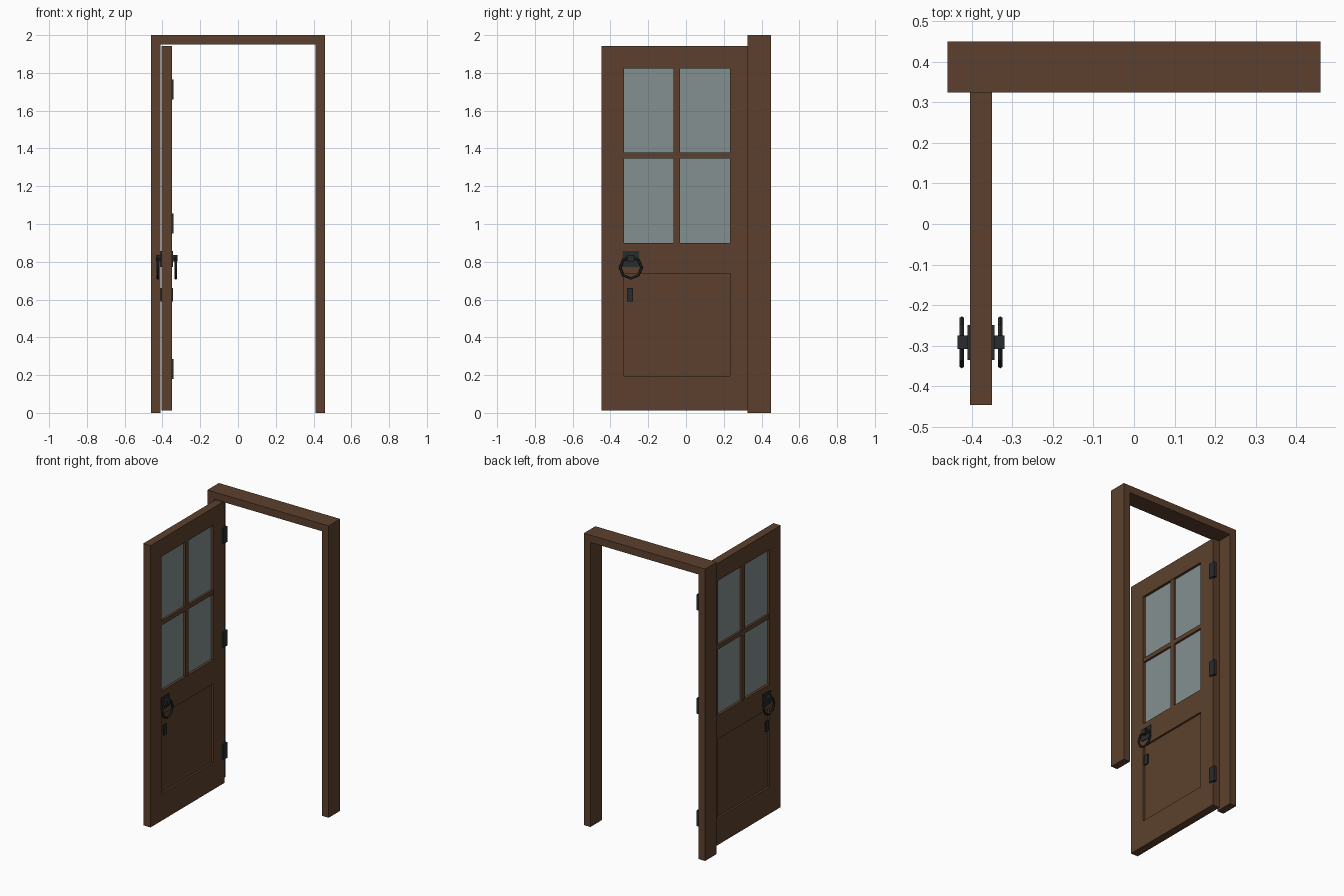
import bpy, bmesh, math
from mathutils import Vector

cube = bpy.data.objects.get("Cube")
if cube:
    bpy.data.objects.remove(cube, do_unlink=True)


def material(name, r, g, b):
    m = bpy.data.materials.new(name)
    m.use_nodes = True
    m.diffuse_color = (r, g, b, 1)
    m.node_tree.nodes["Principled BSDF"].inputs["Base Color"].default_value = (r, g, b, 1)
    return m


wood = material("brown_wood", 0.107, 0.051, 0.026)
glass = material("grey_glass", 0.23, 0.28, 0.28)
iron = material("black_iron", 0.023, 0.024, 0.025)


def add_object(name, bm, mat):
    bmesh.ops.recalc_face_normals(bm, faces=bm.faces)
    mesh = bpy.data.meshes.new(name)
    bm.to_mesh(mesh)
    bm.free()
    mesh.materials.append(mat)
    ob = bpy.data.objects.new(name, mesh)
    bpy.context.collection.objects.link(ob)
    return ob


def box(name, xs, ys, zs, mat):
    """Box from its (low, high) extents on each axis."""
    bm = bmesh.new()
    bmesh.ops.create_cube(bm, size=1)
    for v in bm.verts:
        v.co = Vector([(lo + hi) / 2 + c * (hi - lo)
                       for c, (lo, hi) in zip(v.co, (xs, ys, zs))])
    return add_object(name, bm, mat)


# Door frame: one U-shaped outline extruded through the wall depth
W, IN, TOP, HEAD = 0.46, 0.41, 2.0, 1.95
outline = [(-W, 0), (-W, TOP), (W, TOP), (W, 0), (IN, 0), (IN, HEAD), (-IN, HEAD), (-IN, 0)]
bm = bmesh.new()
face = bm.faces.new([bm.verts.new((x, 0.325, z)) for x, z in outline])
ext = bmesh.ops.extrude_face_region(bm, geom=[face])
new_verts = [g for g in ext["geom"] if isinstance(g, bmesh.types.BMVert)]
bmesh.ops.translate(bm, verts=new_verts, vec=(0, 0.125, 0))
add_object("door_frame", bm, wood)

# Open door leaf: stiles and rails around the window and lower panel
X0, X1 = -0.405, -0.35
MID = (X0 + X1) / 2
Y0, Y1 = -0.447, 0.352
A, B = -0.328, 0.233
Z0, Z1 = 0.012, 1.943
leaf = (X0, X1)
box("free_stile", leaf, (Y0, A), (Z0, Z1), wood)
box("hinge_stile", leaf, (B, Y1), (Z0, Z1), wood)
for name, zs in (("bottom_rail", (Z0, 0.195)),
                 ("lock_rail", (0.737, 0.90)),
                 ("top_rail", (1.822, Z1))):
    box(name, leaf, (A, B), zs, wood)


def centred(half):
    return (MID - half, MID + half)


# Recessed panel, glass and glazing bars
box("lower_panel", centred(0.014), (A, B), (0.195, 0.737), wood)
box("window_glass", centred(0.01), (A, B), (0.90, 1.822), glass)
box("vertical_glazing_bar", centred(0.024), (-0.065, -0.031), (0.90, 1.822), wood)
box("horizontal_glazing_bar", centred(0.024), (A, B), (1.348, 1.378), wood)

# Hinges on the pivot edge
for i, z in enumerate((0.232, 1.002, 1.712)):
    box(f"hinge_{i + 1}", (-0.362, -0.341), (0.328, 0.374), (z - 0.053, z + 0.053), iron)

# Handle set on both faces of the leaf
HY = -0.292
for side, label in ((1, "left"), (-1, "right")):
    surface = MID + side * (X1 - X0) / 2

    def outward(depth):
        return tuple(sorted((surface - side * 0.002, surface + side * depth)))

    box(label + "_handle_plate", outward(0.006), (HY - 0.043, HY + 0.043), (0.772, 0.857), iron)
    box(label + "_handle_boss", outward(0.03), (HY - 0.017, HY + 0.017), (0.802, 0.836), iron)
    box(label + "_lock_plate", outward(0.006), (-0.312, -0.28), (0.59, 0.66), iron)
    bpy.ops.mesh.primitive_torus_add(
        major_segments=8, minor_segments=6, major_radius=0.057, minor_radius=0.007,
        location=(surface + side * 0.02, HY, 0.769), rotation=(0, math.pi / 2, 0))
    ring = bpy.context.object
    ring.name = label + "_ring_pull"
    ring.data.materials.append(iron)
